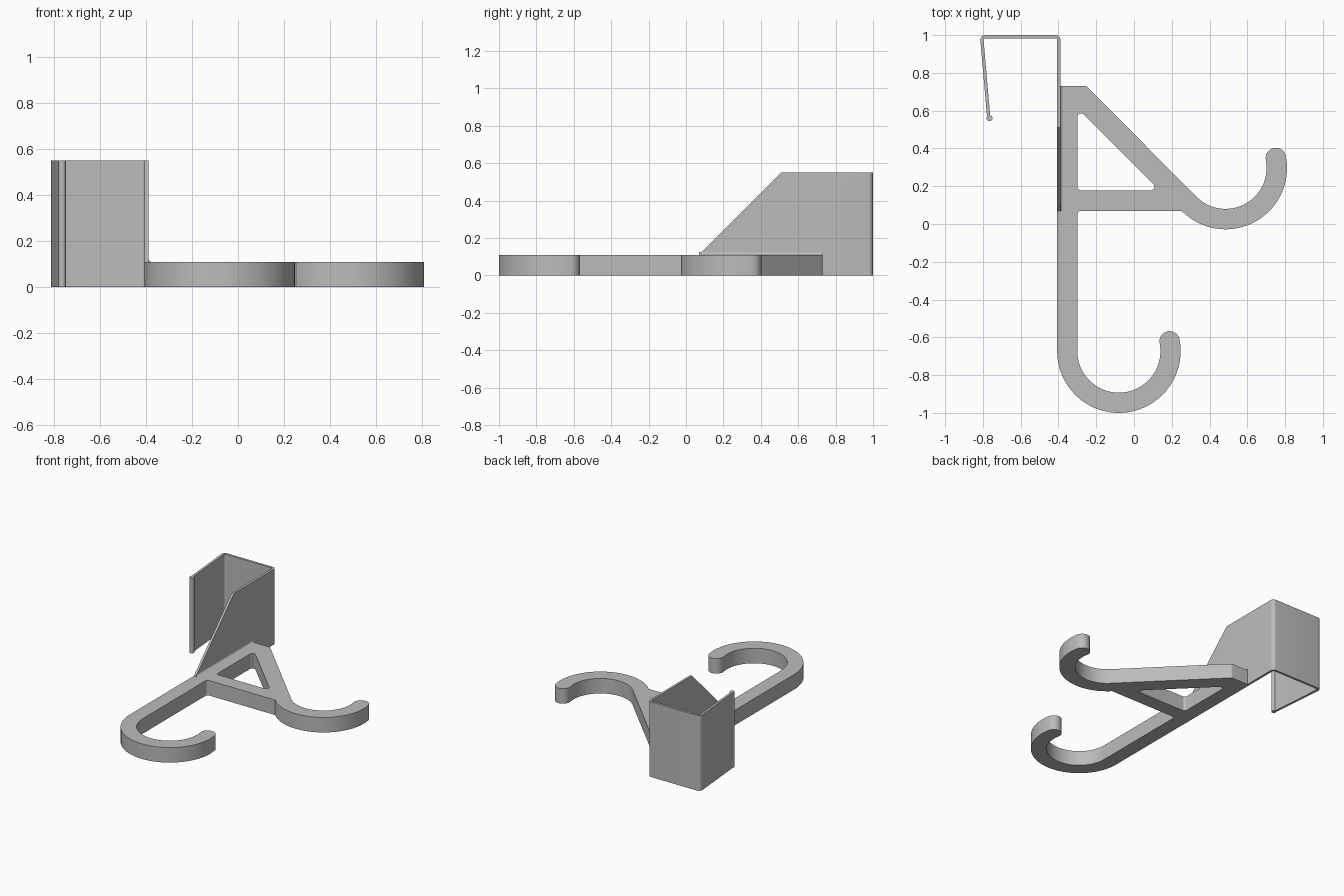
import bpy
import bmesh
from math import sin, cos, tan, radians
from mathutils import Matrix, Vector

cube = bpy.data.objects.get("Cube")
if cube:
    bpy.data.objects.remove(cube, do_unlink=True)

grey = bpy.data.materials.new("plain grey")
grey.use_nodes = True
grey.diffuse_color = (0.5, 0.5, 0.5, 1)
grey.node_tree.nodes["Principled BSDF"].inputs["Base Color"].default_value = (0.5, 0.5, 0.5, 1)


def arc(centre, r, start, end, n=40):
    """Points on an arc, angles in degrees."""
    steps = [radians(start + (end - start) * i / n) for i in range(n + 1)]
    return [(centre[0] + r * cos(a), centre[1] + r * sin(a)) for a in steps]


def rounded(prev, corner, nxt, r, n=6):
    """Points that round off one corner with radius r."""
    p, c, q = Vector(prev), Vector(corner), Vector(nxt)
    u, v = (p - c).normalized(), (q - c).normalized()
    half = u.angle(v) / 2
    centre = c + (u + v).normalized() * r / sin(half)
    a, b = c + u * r / tan(half) - centre, c + v * r / tan(half) - centre
    return [tuple(centre + a.lerp(b, i / n).normalized() * r) for i in range(n + 1)]


def rounded_loop(corners):
    """Closed outline from (x, y, radius) corners."""
    out = []
    for i, (x, y, r) in enumerate(corners):
        before, after = corners[i - 1][:2], corners[(i + 1) % len(corners)][:2]
        out += rounded(before, (x, y), after, r) if r else [(x, y)]
    return out


def extrude(name, loops, z0, z1, cut=None, matrix=None):
    """Solid from an outline and its holes, with an optional plane cut."""
    bm = bmesh.new()
    for loop in loops:
        verts = [bm.verts.new((x, y, z0)) for x, y in loop]
        for i, v in enumerate(verts):
            bm.edges.new((verts[i - 1], v))
    bmesh.ops.remove_doubles(bm, verts=bm.verts[:], dist=0.0005)
    bmesh.ops.triangle_fill(bm, use_beauty=True, edges=bm.edges[:])
    ext = bmesh.ops.extrude_face_region(bm, geom=bm.faces[:])
    moved = [g for g in ext["geom"] if isinstance(g, bmesh.types.BMVert)]
    bmesh.ops.translate(bm, verts=moved, vec=(0, 0, z1 - z0))
    if cut:
        geom = bm.verts[:] + bm.edges[:] + bm.faces[:]
        bmesh.ops.bisect_plane(bm, geom=geom, plane_co=cut[0], plane_no=cut[1], clear_outer=True)
        bmesh.ops.holes_fill(bm, edges=[e for e in bm.edges if e.is_boundary])
    if matrix:
        bm.transform(matrix)
    bmesh.ops.recalc_face_normals(bm, faces=bm.faces[:])
    mesh = bpy.data.meshes.new(name)
    bm.to_mesh(mesh)
    bm.free()
    mesh.materials.append(grey)
    ob = bpy.data.objects.new(name, mesh)
    bpy.context.collection.objects.link(ob)
    bpy.ops.object.select_all(action="DESELECT")
    ob.select_set(True)
    bpy.context.view_layer.objects.active = ob
    bpy.ops.object.shade_smooth_by_angle(angle=radians(30))
    return ob


def hook(centre, outer, inner, start_out, end_in, tip=371):
    """Outer arc, round tip, then the inner arc back."""
    mid, half = (outer + inner) / 2, (outer - inner) / 2
    end = arc(centre, mid, tip, tip, 1)[0]
    return (arc(centre, outer, start_out, tip) + arc(end, half, tip, tip + 180, 16)
            + arc(centre, inner, tip, end_in))


THICK, TALL = 0.11, 0.55
PANEL_OUT, PANEL_IN = -0.407, -0.39
BAR_Y, TOP_Y = 0.07, 0.73

# Flat frame: long hook, cross bar, side hook and diagonal strut
frame = [(PANEL_OUT, BAR_Y)]
frame += hook((-0.08, -0.673), 0.327, 0.22, 180, 180)
frame += rounded((-0.30, -0.6), (-0.30, BAR_Y), (0.2, BAR_Y), 0.02)
frame += hook((0.485, 0.297), 0.325, 0.217, 224.3, 225)
frame += rounded((0.3, 0.18), (-0.252, TOP_Y), (PANEL_IN, TOP_Y), 0.02)
frame += [(PANEL_IN, TOP_Y), (PANEL_IN, BAR_Y)]
window = rounded_loop([(-0.30, 0.178, 0.02), (0.137, 0.178, 0.02), (-0.30, 0.615, 0.02)])
extrude("hook_frame", [frame, window], 0, THICK)

# Thin clip: sloped side panel, back wall and springy arm
clip = rounded_loop([
    (PANEL_OUT, BAR_Y, 0), (PANEL_IN, BAR_Y, 0), (PANEL_IN, 1.0, 0.026),
    (-0.816, 1.0, 0.026), (-0.777, 0.556, 0), (-0.760, 0.556, 0),
    (-0.797, 0.983, 0.01), (PANEL_OUT, 0.983, 0.01)])
extrude("clip", [clip], 0, TALL, cut=((0, 0.51, TALL), (0, -1, 1)))

# Rounded bead at the end of the arm
extrude("arm_bead", [arc((-0.765, 0.56), 0.016, 0, 345, 23)], 0, TALL)

# Small fillet where the panel meets the frame
r = 0.015
cove = [(PANEL_IN, THICK)] + arc((PANEL_IN + r, THICK + r), r, 270, 180, 6)
extrude("panel_fillet", [cove], -TOP_Y, -BAR_Y, matrix=Matrix.Rotation(radians(90), 4, "X"))
